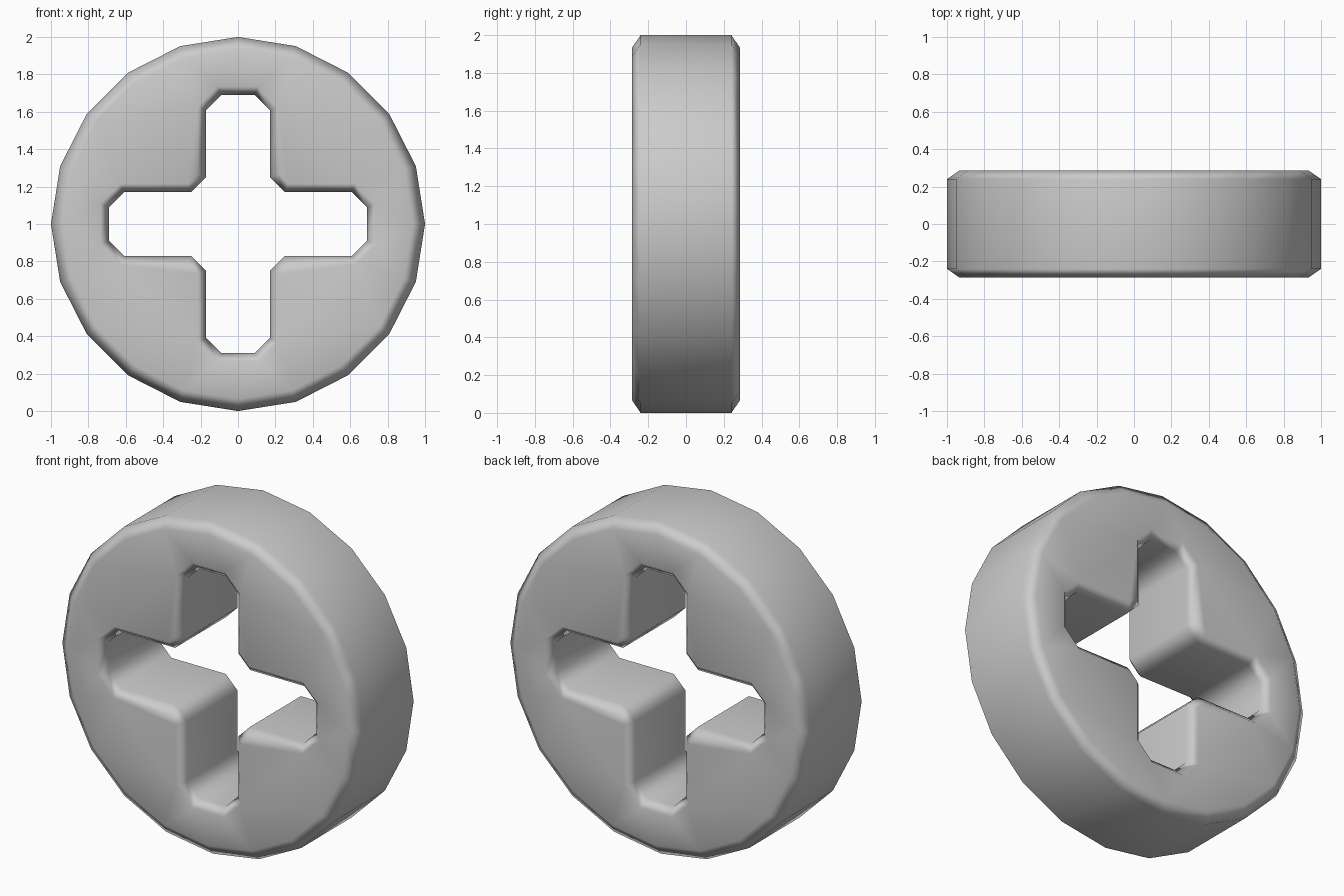
import bpy
import bmesh
from math import sin, cos, pi

cube = bpy.data.objects.get("Cube")
if cube:
    bpy.data.objects.remove(cube, do_unlink=True)

HALF_DEPTH = 0.285
RIM_DEPTH = 0.24


def disc_outline(radius, sides=20):
    return [(radius * sin(2 * pi * i / sides), radius * cos(2 * pi * i / sides))
            for i in range(sides)]


def cross_outline(grow):
    """Cross with clipped corners, pushed outwards by grow."""
    half, tip, cut = 0.17 + grow, 0.69 + grow, 0.08
    slant = grow * 0.4142
    arm = [(-half, tip - cut - grow + slant), (-0.09 - slant, tip),
           (0.09 + slant, tip), (half, tip - cut - grow + slant),
           (half, 0.25 + slant), (0.25 + slant, half)]
    points = []
    for _ in range(4):
        points += arm
        arm = [(z, -x) for x, z in arm]
    return points


def add_loop(bm, outline, y):
    return [bm.verts.new((x, y, z + 1)) for x, z in outline]


def bridge(bm, a, b):
    n = len(a)
    for i in range(n):
        j = (i + 1) % n
        bm.faces.new((a[i], a[j], b[j], b[i]))


def skin(bm, small_outline, big_outline):
    """Wall with a bevel at each end; returns the two end loops."""
    loops = [add_loop(bm, small_outline, -HALF_DEPTH),
             add_loop(bm, big_outline, -RIM_DEPTH),
             add_loop(bm, big_outline, RIM_DEPTH),
             add_loop(bm, small_outline, HALF_DEPTH)]
    for a, b in zip(loops, loops[1:]):
        bridge(bm, a, b)
    return loops[0], loops[-1]


# Outer rim and cross-shaped opening
bm = bmesh.new()
outer = skin(bm, disc_outline(0.935), disc_outline(1.0))
inner = skin(bm, cross_outline(0.045), cross_outline(0.0))

# Front and back faces between rim and opening
for rim, hole in zip(outer, inner):
    edges = [bm.edges.get((loop[i - 1], loop[i]))
             for loop in (rim, hole) for i in range(len(loop))]
    bmesh.ops.triangle_fill(bm, edges=edges, use_beauty=True)
bmesh.ops.recalc_face_normals(bm, faces=bm.faces[:])
for face in bm.faces:
    face.smooth = True

mesh = bpy.data.meshes.new("wheel_disc")
bm.to_mesh(mesh)
bm.free()
disc = bpy.data.objects.new("wheel_disc", mesh)
bpy.context.collection.objects.link(disc)

# Soft bevel shading with flat broad faces
weighted = disc.modifiers.new("soft_edges", 'WEIGHTED_NORMAL')
weighted.weight = 50

grey = bpy.data.materials.new("plain_grey")
grey.use_nodes = True
colour = (0.6, 0.6, 0.6, 1)
grey.diffuse_color = colour
grey.node_tree.nodes["Principled BSDF"].inputs["Base Color"].default_value = colour
mesh.materials.append(grey)
